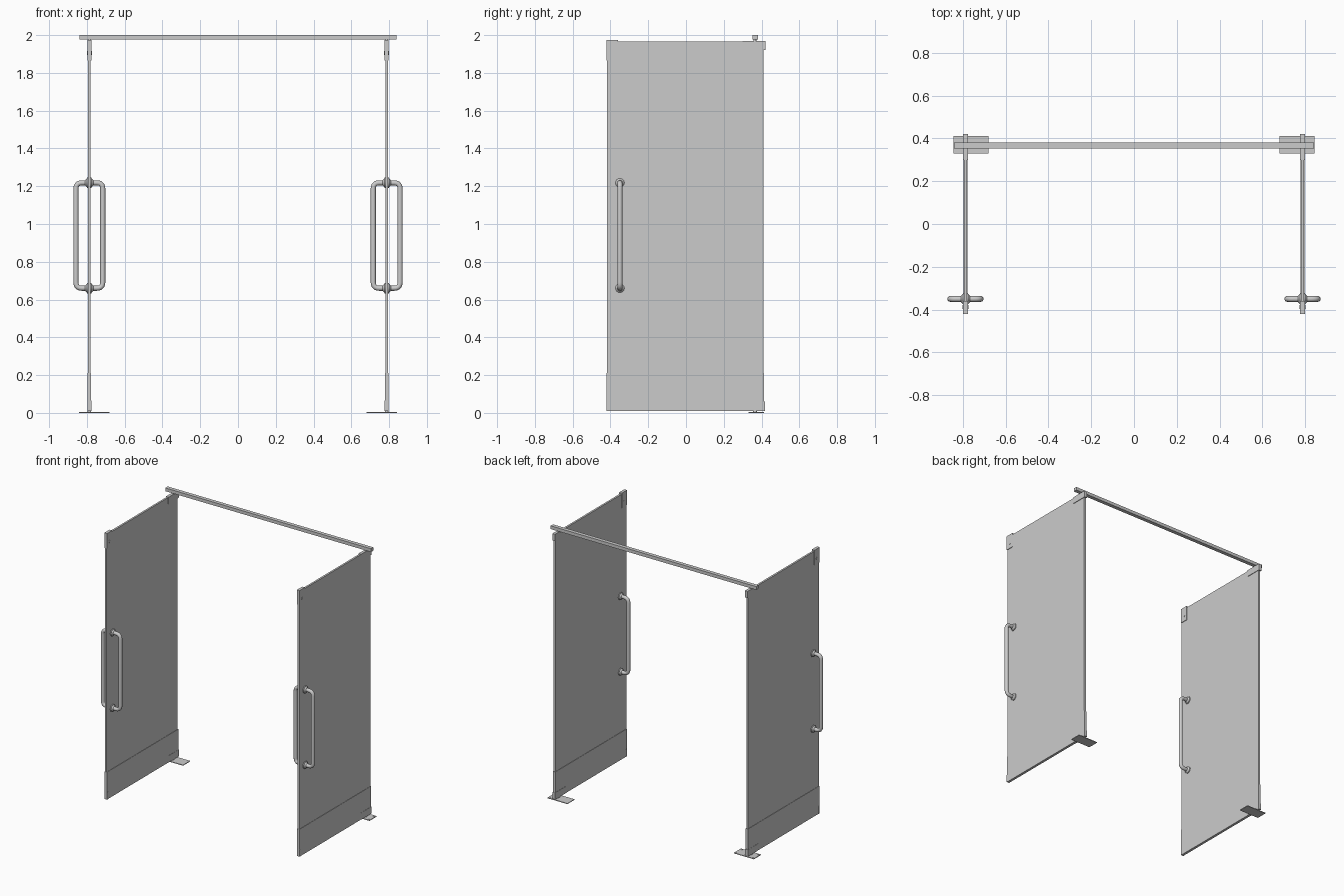
import bpy
import math
from mathutils import Vector

old = bpy.data.objects.get("Cube")
if old:
    bpy.data.objects.remove(old, do_unlink=True)

gray = bpy.data.materials.new("satin gray")
gray.use_nodes = True
color = (0.6, 0.6, 0.6, 1)
gray.diffuse_color = color
gray.node_tree.nodes["Principled BSDF"].inputs["Base Color"].default_value = color


def finish(name):
    ob = bpy.context.object
    ob.name = name
    ob.data.materials.append(gray)
    return ob


def box(name, x, y, z):
    """Box spanning the given (low, high) ranges."""
    spans = (x, y, z)
    bpy.ops.mesh.primitive_cube_add(size=1, location=[sum(s) / 2 for s in spans])
    bpy.context.object.scale = [s[1] - s[0] for s in spans]
    bpy.ops.object.transform_apply(location=False, rotation=False, scale=True)
    return finish(name)


def cone(name, center, r1, r2, depth, axis="Z", sides=24):
    """Cylinder or cone; along X the r2 end points to +x."""
    turn = (0, math.pi / 2, 0) if axis == "X" else (0, 0, 0)
    bpy.ops.mesh.primitive_cone_add(vertices=sides, radius1=r1, radius2=r2,
                                    depth=depth, location=center, rotation=turn)
    bpy.ops.object.shade_smooth_by_angle(angle=math.radians(40))
    return finish(name)


def rounded_path(corners, radius, steps=6):
    """Polyline with its inner corners replaced by quadratic bends."""
    pts = [Vector(c) for c in corners]
    out = [pts[0]]
    for a, b, c in zip(pts, pts[1:], pts[2:]):
        p = b + (a - b).normalized() * radius
        q = b + (c - b).normalized() * radius
        for i in range(steps + 1):
            t = i / steps
            out.append(p.lerp(b, t).lerp(b.lerp(q, t), t))
    return out + [pts[-1]]


def tube(name, points, radius):
    curve = bpy.data.curves.new(name, "CURVE")
    curve.dimensions = "3D"
    curve.bevel_depth = radius
    curve.bevel_resolution = 4
    curve.use_fill_caps = True
    spline = curve.splines.new("POLY")
    spline.points.add(len(points) - 1)
    for sp, p in zip(spline.points, points):
        sp.co = (*p, 1)
        sp.radius = 1
    curve.materials.append(gray)
    spline.use_smooth = True
    ob = bpy.data.objects.new(name, curve)
    bpy.context.collection.objects.link(ob)


DOOR_X = 0.787
PIVOT_Y = 0.365
HANDLE_Y = -0.35


def around(cx, half):
    return (cx - half, cx + half)


def door(side, s):
    cx = s * DOOR_X
    # leaf, bottom rail and corner fittings
    box(side + "_door_panel", around(cx, 0.007), (-0.418, 0.41), (0.012, 1.965))
    box(side + "_bottom_rail", around(cx, 0.0095), (-0.42, 0.414), (0.01, 0.212))
    box(side + "_bottom_pivot_patch", around(cx, 0.011), (0.298, 0.418), (0.01, 0.06))
    box(side + "_bottom_lock_patch", around(cx, 0.011), (-0.42, -0.409), (0.01, 0.065))
    box(side + "_top_pivot_patch", around(cx, 0.011), (0.298, 0.42), (1.92, 1.969))
    box(side + "_top_lock_patch", around(cx, 0.011), (-0.42, -0.36), (1.865, 1.975))
    cone(side + "_lock_cylinder", (cx, -0.388, 1.905), 0.01, 0.01, 0.026, "X", 16)
    # pivots above and below
    cone(side + "_top_pivot", (cx, PIVOT_Y, 1.972), 0.007, 0.007, 0.015, sides=16)
    cone(side + "_floor_pivot", (cx, PIVOT_Y, 0.007), 0.01, 0.01, 0.012, sides=16)
    # floor plate, longer toward the middle, with a screw in each corner
    box(side + "_floor_plate", sorted((s * 0.68, s * 0.843)), (0.33, 0.412), (0, 0.005))
    for px in (0.695, 0.828):
        for py in (0.342, 0.4):
            cone(side + "_plate_screw", (s * px, py, 0.005), 0.005, 0.005, 0.002, sides=12)
    # pull handles on both faces
    for d, face in ((1, "east"), (-1, "west")):
        far = cx + d * 0.071
        path = rounded_path([(cx, HANDLE_Y, 0.66), (far, HANDLE_Y, 0.66),
                             (far, HANDLE_Y, 1.218), (cx, HANDLE_Y, 1.218)], 0.032)
        tube(f"{side}_{face}_handle", path, 0.0135)
        for z in (0.66, 1.218):
            cone(f"{side}_{face}_handle_rose", (cx + d * 0.009, HANDLE_Y, z),
                 0.027, 0.027, 0.007, "X")
            r1, r2 = (0.024, 0.014) if d > 0 else (0.014, 0.024)
            cone(f"{side}_{face}_handle_collar", (cx + d * 0.017, HANDLE_Y, z),
                 r1, r2, 0.01, "X")


for side, s in (("left", 1), ("right", -1)):
    door(side, s)

# header bar across the top, with a shallow lip along its faces
box("header_bar", (-0.84, 0.84), (0.352, 0.38), (1.976, 2.0))
